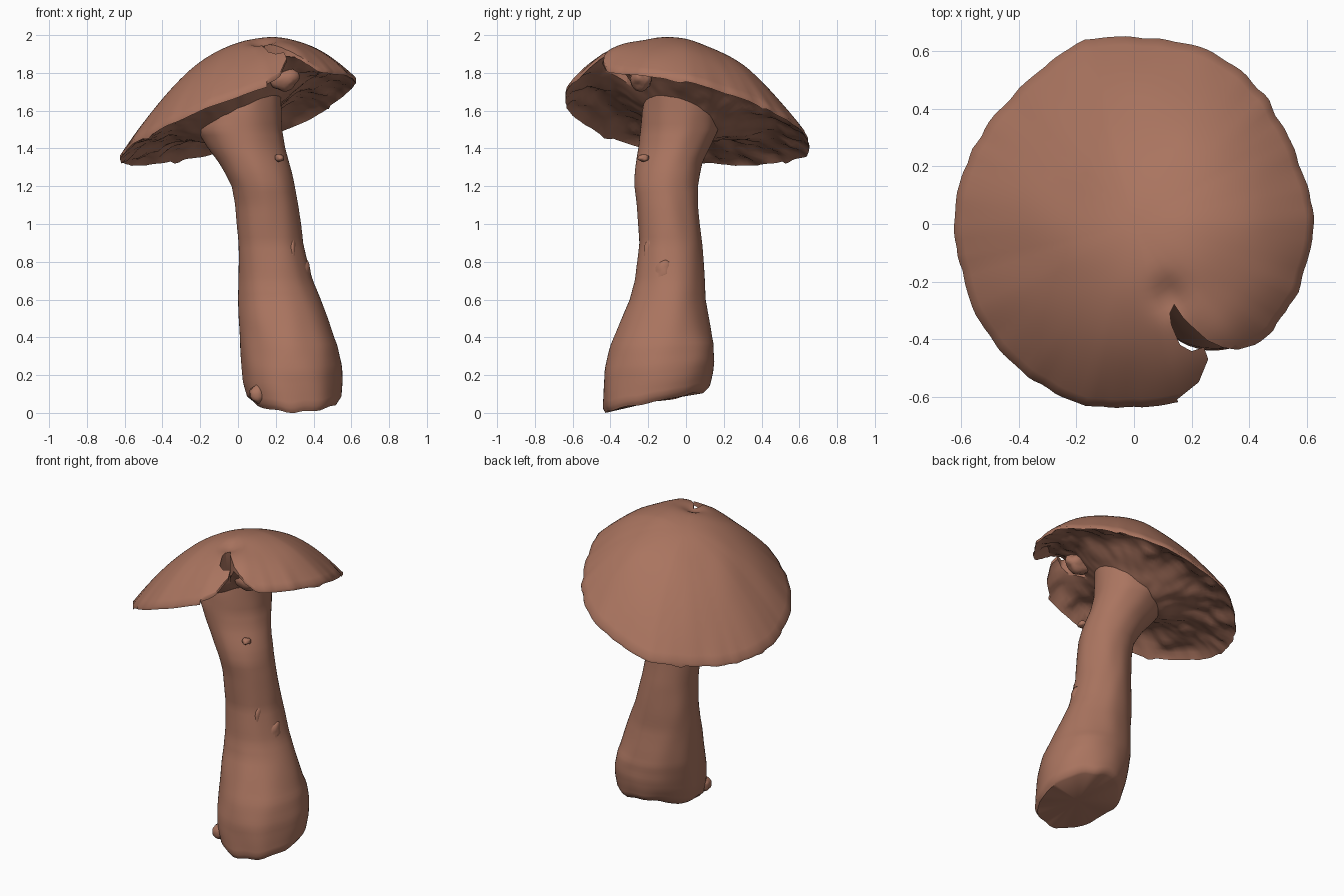
import bpy, bmesh, math
from mathutils import Vector, noise

if "Cube" in bpy.data.objects:
    bpy.data.objects.remove(bpy.data.objects["Cube"])

brown = bpy.data.materials.new("mushroom brown")
brown.diffuse_color = (0.40, 0.175, 0.115, 1)
brown.use_nodes = True
brown.node_tree.nodes["Principled BSDF"].inputs["Base Color"].default_value = brown.diffuse_color


def make(name, bm):
    bmesh.ops.recalc_face_normals(bm, faces=bm.faces)
    if bm.calc_volume(signed=True) < 0:
        bmesh.ops.reverse_faces(bm, faces=bm.faces)
    me = bpy.data.meshes.new(name)
    bm.to_mesh(me)
    bm.free()
    ob = bpy.data.objects.new(name, me)
    bpy.context.collection.objects.link(ob)
    me.materials.append(brown)
    return ob


def loft(name, rings, fan=True):
    """Skin closed loops of points and close both ends."""
    bm = bmesh.new()
    loops = [[bm.verts.new(p) for p in r] for r in rings]
    n = len(loops[0])
    for a, b in zip(loops, loops[1:]):
        for i in range(n):
            j = (i + 1) % n
            bm.faces.new((a[i], a[j], b[j], b[i]))
    for r in (loops[0], loops[-1]):
        if not fan:
            bm.faces.new(r)
            continue
        cv = bm.verts.new(sum((v.co for v in r), Vector()) / n)
        for i in range(n):
            bm.faces.new((r[i], r[(i + 1) % n], cv))
    return make(name, bm)


def lerp_table(table, x):
    for a, b in zip(table, table[1:]):
        if x <= b[0]:
            f = (x - a[0]) / (b[0] - a[0])
            return [p + (q - p) * f for p, q in zip(a, b)]
    return list(table[-1])


def smooth(ob, deg):
    bpy.ops.object.select_all(action='DESELECT')
    ob.select_set(True)
    bpy.context.view_layer.objects.active = ob
    bpy.ops.object.shade_smooth_by_angle(angle=math.radians(deg))


# cap: tilted dome with an uneven rim and a hollow, bumpy underside
RIM = [.625, .615, .615, .635, .655, .65, .65, .66, .63, .615, .615, .62,
       .625, .62, .635, .64, .645, .655, .635, .64, .605, .6, .61, .615]
UNDER = [(0, -.06), (.25, -.04), (.4, .01), (.6, .06), (.75, .065),
         (.88, .035), (.96, .01), (1, -.012)]
N = 144


def cap_point(i, t, top):
    ang = 2 * math.pi * i / N
    c, s = math.cos(ang), math.sin(ang)
    k = i / N * 24
    r = RIM[int(k)] * (1 - k % 1) + RIM[(int(k) + 1) % 24] * (k % 1)
    r = r * t + 0.010 * t ** 8 * noise.noise((9 * c, 9 * s, 3))
    x, y = r * c, r * s
    z = 1.555 + 0.345 * x - 0.21 * y
    # back left rim curls up a little, lobe beside the notch is raised
    z += 0.022 * t ** 6 * max(0, -0.85 * c + 0.52 * s)
    lift = math.exp(-((x - 0.32) ** 2 + (y + 0.43) ** 2) / 0.025)
    d2 = (x - 0.12) ** 2 + (y + 0.25) ** 2
    dome = 0.392 * (1 - t ** 2.1) + 0.008 * noise.noise((x * 5, y * 5, 1))
    dome += 0.05 * lift - 0.03 * math.exp(-d2 / 0.004)
    if top:
        return (x, y, z + dome)
    under = lerp_table(UNDER, t)[1] + 0.10 * lift
    under += (1 - t) * (0.15 * x - 0.08 * y)
    under += 0.035 * t * noise.noise((x * 8, y * 8, 5))
    under += 0.018 * t * noise.noise((x * 18, y * 18, 9))
    return (x, y, z + min(under, dome - 0.018))


steps = [j / 22 for j in range(1, 23)]
rings = [[cap_point(i, t, True) for i in range(N)] for t in steps]
rings += [[cap_point(i, t, False) for i in range(N)] for t in reversed(steps)]
cap = loft("cap", rings)

# torn notch in the front right of the cap
NOTCH = [(.14, -.28), (.17, -.325), (.20, -.355), (.255, -.405), (.31, -.43),
         (.36, -.437), (.42, -.42), (.47, -.39), (.51, -.34), (.57, -.25),
         (.9, -.4), (.6, -.9), (.2, -.75), (.15, -.61), (.225, -.55),
         (.258, -.47), (.243, -.428), (.20, -.442), (.16, -.42), (.13, -.35),
         (.125, -.31)]
cutter = loft("notch_cutter", [[(x, y, z) for x, y in NOTCH] for z in (1.2, 2.3)],
              fan=False)
cutter.hide_render = True
whole = cap.data.copy()
for solver in ('EXACT', 'MANIFOLD', 'FLOAT'):
    cap.data = whole.copy()
    mod = cap.modifiers.new("notch", 'BOOLEAN')
    mod.operation = 'DIFFERENCE'
    mod.solver = solver
    mod.object = cutter
    bpy.context.view_layer.update()
    bpy.context.view_layer.objects.active = cap
    bpy.ops.object.modifier_apply(modifier=mod.name)
    if 0.75 < len(cap.data.polygons) / len(whole.polygons) < 1.2:
        break
else:
    cap.data = whole
bpy.data.objects.remove(cutter)
smooth(cap, 50)

# stem: z, x min, x max, y min, y max
STEM = [(0, .08, .53, -.425, .10), (.03, .05, .55, -.44, .125),
        (.12, .03, .553, -.44, .14), (.22, .02, .55, -.435, .15),
        (.35, .01, .53, -.40, .148), (.5, .005, .475, -.34, .12),
        (.6, .005, .435, -.295, .105), (.7, .005, .395, -.268, .10),
        (.9, 0, .345, -.25, .085), (1.1, -.015, .318, -.26, .062),
        (1.2, -.035, .30, -.272, .062), (1.27, -.07, .285, -.27, .075),
        (1.33, -.105, .268, -.262, .09), (1.4, -.16, .25, -.25, .125),
        (1.5, -.22, .235, -.24, .17), (1.6, -.2, .23, -.23, .17),
        (1.75, -.1, .225, -.2, .12)]
levels = [0, .012, .03] + [.06 + .03 * k for k in range(56)]
rings = []
for zn in levels:
    _, x0, x1, y0, y1 = lerp_table(STEM, zn)
    w = max(0, 1 - zn / 0.4)
    ring = []
    for i in range(64):
        a = 2 * math.pi * i / 64
        c, s = math.cos(a), math.sin(a)
        k = 1 + 0.035 * noise.noise((c * 1.8, s * 1.8, zn * 4))
        x = (x0 + x1) / 2 + (x1 - x0) / 2 * c * k
        y = (y0 + y1) / 2 + (y1 - y0) / 2 * s * k
        z = zn + w * (0.095 + 0.2 * y + 0.02 * noise.noise((x * 9, y * 9, 2)))
        ring.append((x, y, max(0, z)))
    rings.append(ring)
smooth(loft("stem", rings), 50)


# small scraps of torn skin and soil on the stem
def scrap(name, loc, size):
    bm = bmesh.new()
    bmesh.ops.create_icosphere(bm, subdivisions=3, radius=1)
    for v in bm.verts:
        k = 1 + 0.25 * noise.noise(v.co * 1.5 + Vector(loc) * 10)
        v.co = Vector([l + s * c * k for l, s, c in zip(loc, size, v.co)])
    smooth(make(name, bm), 60)


scrap("soil_lump", (.105, -.335, .10), (.045, .045, .05))
scrap("upper_skin_scrap", (.22, -.225, 1.35), (.025, .03, .02))
scrap("middle_skin_scrap", (.28, -.18, .84), (.03, .045, .09))
scrap("side_skin_scrap", (.35, -.12, .74), (.035, .05, .07))
scrap("torn_gill_flap", (.24, -.24, 1.77), (.08, .06, .06))
